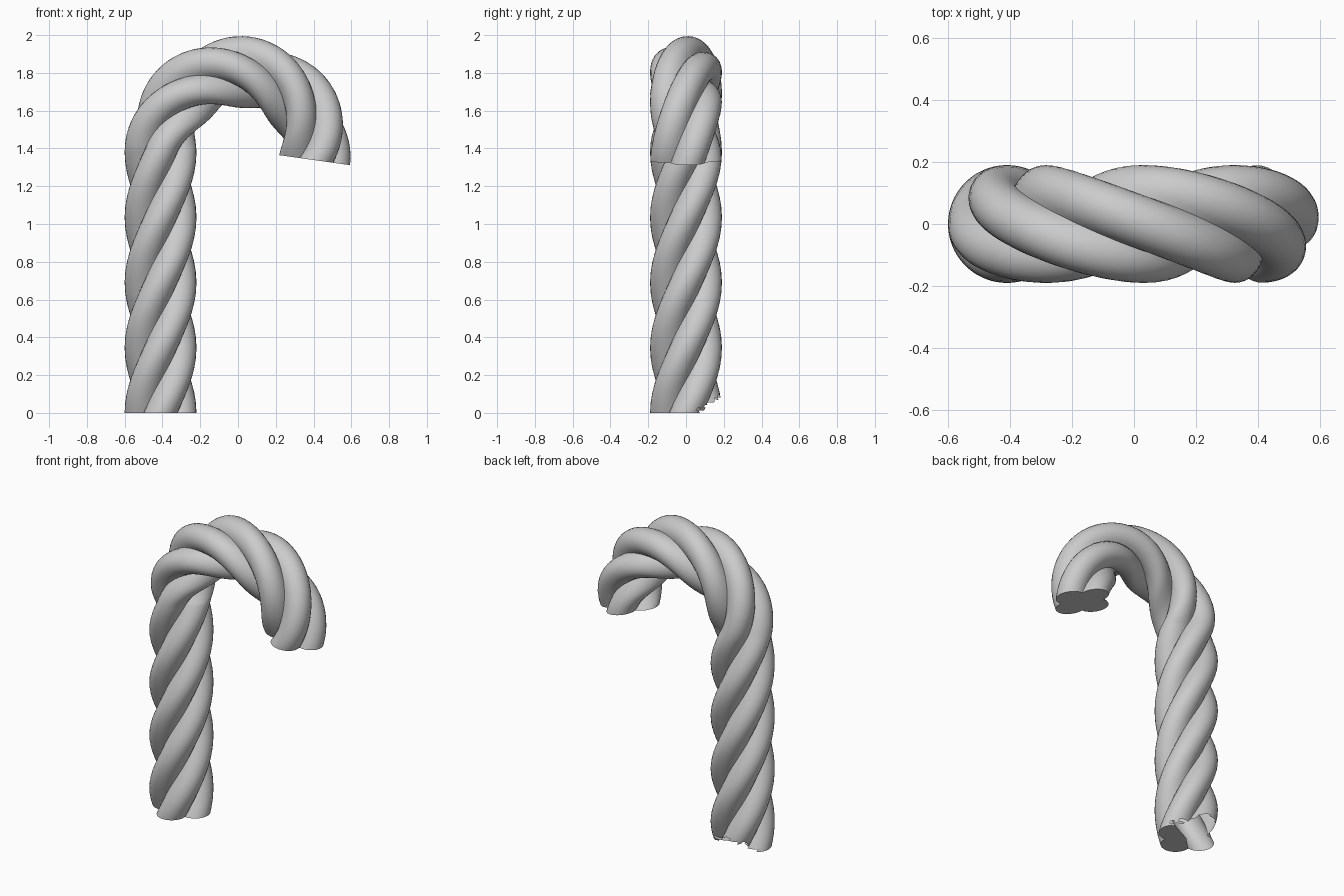
import bpy, bmesh, math, random
from mathutils import Vector

random.seed(4)
if "Cube" in bpy.data.objects:
    bpy.data.objects.remove(bpy.data.objects["Cube"], do_unlink=True)

BEND = 0.41        # radius of the hook's centre line
STEM = 1.395       # height where the hook begins
STEP = 0.345       # length along the cane for a quarter turn
OFFSET, ROUND = 0.10, 0.09   # strand centre distance and strand radius
LENGTH = STEM + BEND * math.radians(188)
RINGS, PER_STRAND = 200, 14


def section():
    """Outline of four merged round strands."""
    half = OFFSET / 2
    meet = half + math.sqrt(ROUND ** 2 / 2 - half ** 2)
    limit = math.atan2(meet, meet - OFFSET)
    points = []
    for strand in range(4):
        for i in range(PER_STRAND):
            a = -limit + 2 * limit * i / PER_STRAND
            x, y = OFFSET + ROUND * math.cos(a), ROUND * math.sin(a)
            points.append((math.hypot(x, y), math.atan2(y, x) + strand * math.pi / 2))
    return points


def place(s, r, angle):
    """Point at distance s along the cane, at a radius and twisted angle."""
    angle += math.pi / 2 * s / STEP
    bend = max(0, s - STEM) / BEND
    out = Vector((-math.cos(bend), 0, math.sin(bend)))
    return (Vector((0, 0, min(s, STEM))) + out * (BEND + r * math.cos(angle))
            + Vector((0, -r * math.sin(angle), 0)))


# Twisted cane body
bm = bmesh.new()
outline = section()
rings = [[bm.verts.new(place(LENGTH * k / RINGS, r, a)) for r, a in outline]
         for k in range(RINGS + 1)]
count = len(outline)
for low, high in zip(rings, rings[1:]):
    for i in range(count):
        j = (i + 1) % count
        bm.faces.new((low[i], low[j], high[j], high[i]))

# End caps, as fans around the centre line
for ring, s in ((rings[0], 0), (rings[-1], LENGTH)):
    hub = bm.verts.new(place(s, 0, 0))
    for i in range(count):
        bm.faces.new((hub, ring[(i + 1) % count], ring[i]))
bmesh.ops.recalc_face_normals(bm, faces=bm.faces)

# Ragged break at the back of the foot
broken = []
for f in bm.faces:
    c = f.calc_center_median()
    if c.z < 1e-4:
        gone = c.y > 0.05 or 0.5 * c.y - 0.85 * (c.x + BEND) > 0.02
    else:
        gone = c.z < 0.7 * (c.y - 0.05) + random.uniform(-0.015, 0.015)
    if gone and c.z < 0.2:
        broken.append(f)
bmesh.ops.delete(bm, geom=broken, context="FACES")

mesh = bpy.data.meshes.new("twisted_cane")
bm.to_mesh(mesh)
bm.free()
cane = bpy.data.objects.new("twisted_cane", mesh)
bpy.context.collection.objects.link(cane)

# Plain grey material
grey = bpy.data.materials.new("plain_grey")
grey.use_nodes = True
colour = (0.6, 0.6, 0.6, 1)
grey.diffuse_color = colour
grey.node_tree.nodes["Principled BSDF"].inputs["Base Color"].default_value = colour
mesh.materials.append(grey)

bpy.context.view_layer.objects.active = cane
cane.select_set(True)
bpy.ops.object.shade_smooth_by_angle(angle=math.radians(40))
